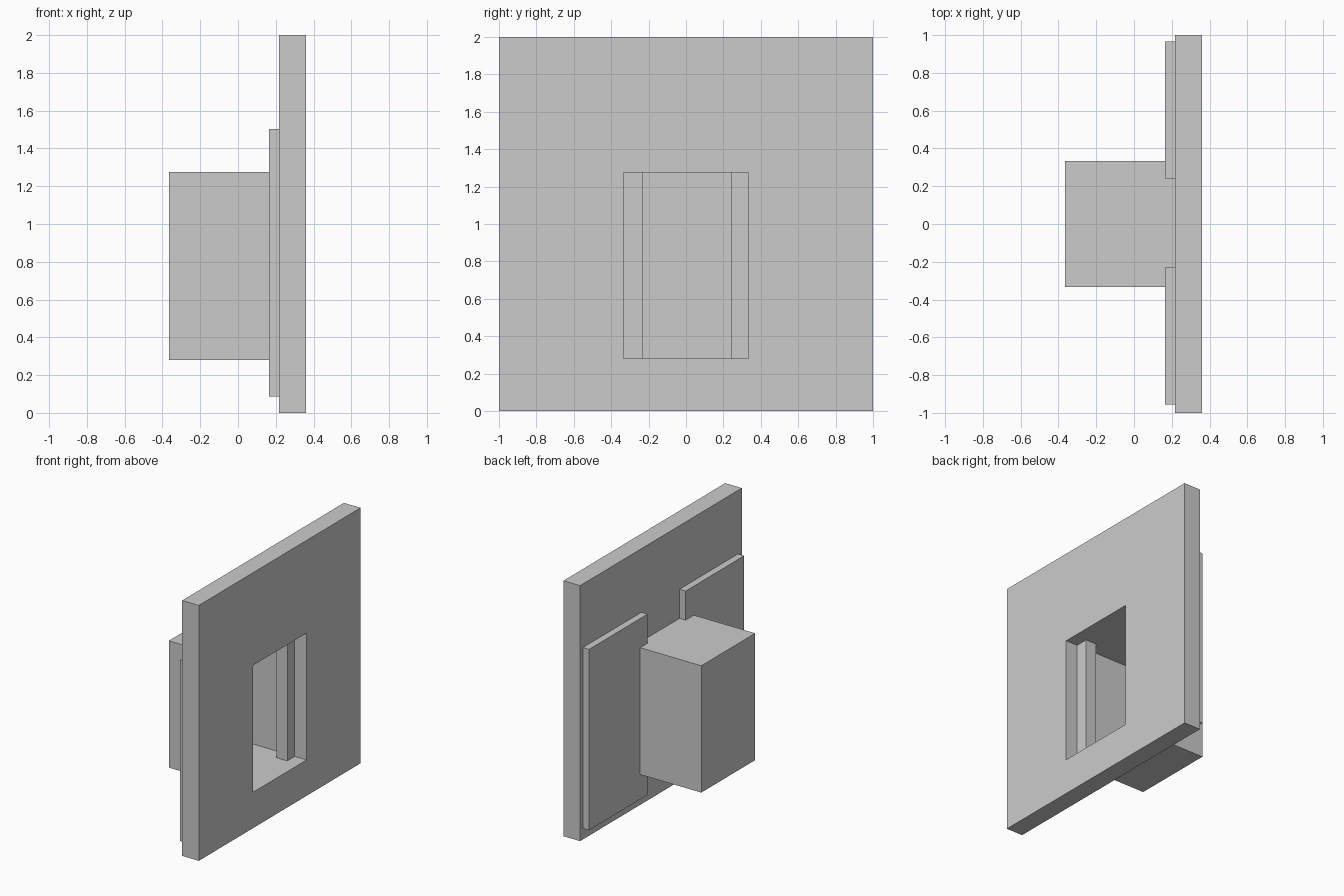
import bpy, bmesh

if "Cube" in bpy.data.objects:
    bpy.data.objects.remove(bpy.data.objects["Cube"])

WALL_BACK, WALL_FRONT, CAR_BACK = 0.217, 0.361, -0.366
OUTER = (-1.0, 1.0, 0.0, 2.0)          # y0, y1, z0, z1
OPENING = (-0.333, 0.333, 0.281, 1.274)


def new_object(name, bm):
    mesh = bpy.data.meshes.new(name)
    bm.to_mesh(mesh)
    bm.free()
    obj = bpy.data.objects.new(name, mesh)
    bpy.context.collection.objects.link(obj)
    return obj


def ring(bm, x, rect):
    y0, y1, z0, z1 = rect
    return [bm.verts.new((x, y, z)) for y, z in ((y0, z0), (y1, z0), (y1, z1), (y0, z1))]


def bridge(bm, a, b):
    for i in range(4):
        j = (i + 1) % 4
        bm.faces.new((a[i], a[j], b[j], b[i]))


# Wall: square slab with a doorway cut through it
bm = bmesh.new()
loops = [ring(bm, WALL_BACK, OUTER), ring(bm, WALL_FRONT, OUTER),
         ring(bm, WALL_FRONT, OPENING), ring(bm, WALL_BACK, OPENING)]
for i in range(4):
    bridge(bm, loops[i], loops[(i + 1) % 4])
bmesh.ops.recalc_face_normals(bm, faces=bm.faces)
new_object("wall", bm)

# Lift car: thin-skinned box behind the doorway, open towards it, facing inwards
bm = bmesh.new()
mouth, back = ring(bm, WALL_BACK, OPENING), ring(bm, CAR_BACK, OPENING)
bridge(bm, mouth, back)
bm.faces.new(back)
new_object("lift_car", bm)

# Sliding doors: slid open, let into the rear of the wall
for name, y0, y1 in (("door_left", -0.954, -0.231), ("door_right", 0.241, 0.965)):
    bm = bmesh.new()
    rect = (y0, y1, 0.086, 1.502)
    rear, front = ring(bm, 0.164, rect), ring(bm, 0.258, rect)
    bridge(bm, rear, front)
    bm.faces.new(rear[::-1])
    bm.faces.new(front)
    bmesh.ops.recalc_face_normals(bm, faces=bm.faces)
    new_object(name, bm)
